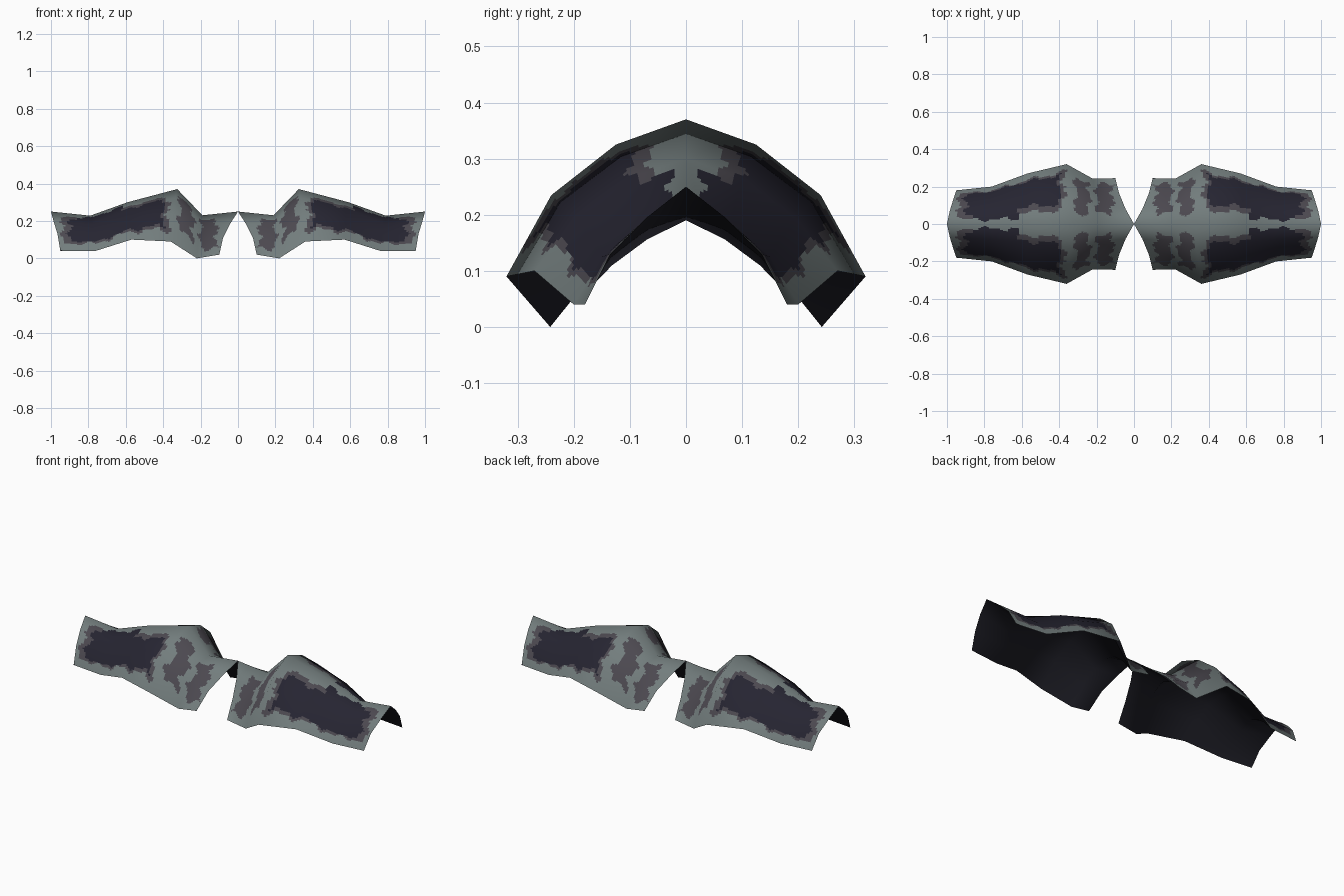
import bpy, math
from mathutils import Vector

if "Cube" in bpy.data.objects:
    bpy.data.objects.remove(bpy.data.objects["Cube"])

def material(name, rgb):
    m = bpy.data.materials.new(name)
    m.diffuse_color = (*rgb, 1)
    m.use_nodes = True
    m.node_tree.nodes["Principled BSDF"].inputs["Base Color"].default_value = m.diffuse_color
    return m

STEEL = material("grey steel", (0.17, 0.205, 0.205))
WORN = material("worn purple grey", (0.072, 0.066, 0.08))
NAVY = material("dark navy", (0.019, 0.018, 0.031))
LINING = material("black lining", (0.012, 0.012, 0.018))

# Half cross-sections from crest to lower edge, from the centre outwards
SECTIONS = [
    [(0.00, 0, .25), (.045, .08, .18), (.08, .165, .11), (.10, .245, .02)],
    [(0.19, 0, .23), (.20, .09, .195), (.21, .18, .115), (.22, .242, .0)],
    [(0.325, 0, .37), (.335, .125, .325), (.35, .24, .235), (.36, .32, .09)],
    [(0.59, 0, .30), (.58, .10, .265), (.575, .195, .195), (.57, .27, .10)],
    [(0.79, 0, .228), (.785, .08, .185), (.77, .15, .125), (.76, .20, .04)],
    [(1.00, 0, .25), (.985, .07, .195), (.965, .135, .13), (.95, .18, .04)],
]
DIV = 14

def full_grid(side, depth):
    """Mirror the half sections over the crest; sink the inner points by depth."""
    grid = []
    for i, sec in enumerate(SECTIONS):
        row = []
        for j in range(-3, 4):
            x, y, z = sec[abs(j)]
            y = math.copysign(y, j)
            if 0 < i < len(SECTIONS) - 1 and abs(j) < 3:
                k = depth * (1 if abs(j) < 2 else 0.8)
                z -= k * (1 - 0.25 * abs(j))
                y -= k * 0.3 * j
            row.append(Vector((side * x, y, z)))
        grid.append(row)
    return grid

def grid_normals(grid):
    n, m = len(grid), len(grid[0])
    out = []
    for i in range(n):
        row = []
        for j in range(m):
            a = grid[min(i + 1, n - 1)][j] - grid[max(i - 1, 0)][j]
            b = grid[i][min(j + 1, m - 1)] - grid[i][max(j - 1, 0)]
            c = a.cross(b).normalized()
            row.append(c if c.z > 0 else -c)
        out.append(row)
    return out

def bilinear(grid, u, v):
    i, j = min(int(u), len(grid) - 2), min(int(v), len(grid[0]) - 2)
    s, t = u - i, v - j
    return (grid[i][j].lerp(grid[i][j + 1], t)).lerp(
        grid[i + 1][j].lerp(grid[i + 1][j + 1], t), s)

def paint(x, v):
    """Colour index from length x and distance v (0 crest, 1 lower edge)."""
    w = 0.012 * math.sin(17 * v + 3) + 0.006 * math.sin(41 * v)
    q = 0.03 * math.sin(38 * x) + 0.02 * math.sin(83 * x + 1)
    # long dark side panel with a worn border
    top = 0.30 if x < 0.62 else 0.20
    if 0.40 + w < x < 0.90 + w and top + q < v < 0.80 + q:
        return 2
    if 0.375 + w < x < 0.94 + w and top - 0.10 + q < v < 0.85 + q:
        return 1 if x < 0.62 or x > 0.86 or v > 0.8 else 2
    # two worn bands near the inner end
    if 0.24 + w < x < 0.312 + w and 0.17 + q < v < 0.80 + q:
        return 1
    if 0.115 + w < x < 0.20 + w and 0.22 + q < v < 0.88 + q:
        return 1
    return 0

def sheet(name, side, depth, outer):
    grid = full_grid(side, depth)
    norms = grid_normals(grid)
    nu, nv = (len(SECTIONS) - 1) * DIV, 6 * DIV
    verts, normals, faces = [], [], []
    for i in range(nu + 1):
        for j in range(nv + 1):
            verts.append(bilinear(grid, i / DIV, j / DIV))
            n = bilinear(norms, i / DIV, j / DIV).normalized()
            normals.append(n if outer else -n)
    for i in range(nu):
        for j in range(nv):
            a = i * (nv + 1) + j
            f = (a, a + nv + 1, a + nv + 2, a + 1)
            faces.append(f if (side > 0) == outer else f[::-1])
    me = bpy.data.meshes.new(name)
    me.from_pydata(verts, [], faces)
    for m in ((STEEL, WORN, NAVY) if outer else (LINING,)):
        me.materials.append(m)
    for p in me.polygons:
        p.use_smooth = True
        if outer:
            i, j = divmod(p.index, nv)
            p.material_index = paint(abs(p.center.x), abs((j + 0.5) / nv * 2 - 1))
    me.normals_split_custom_set_from_vertices(normals)
    ob = bpy.data.objects.new(name, me)
    bpy.context.collection.objects.link(ob)

# Two open guards, each an outer plate and an inner lining sharing its rim
for label, side in (("right", 1), ("left", -1)):
    sheet(label + "_guard_plate", side, 0.0, True)
    sheet(label + "_guard_lining", side, 0.038, False)
